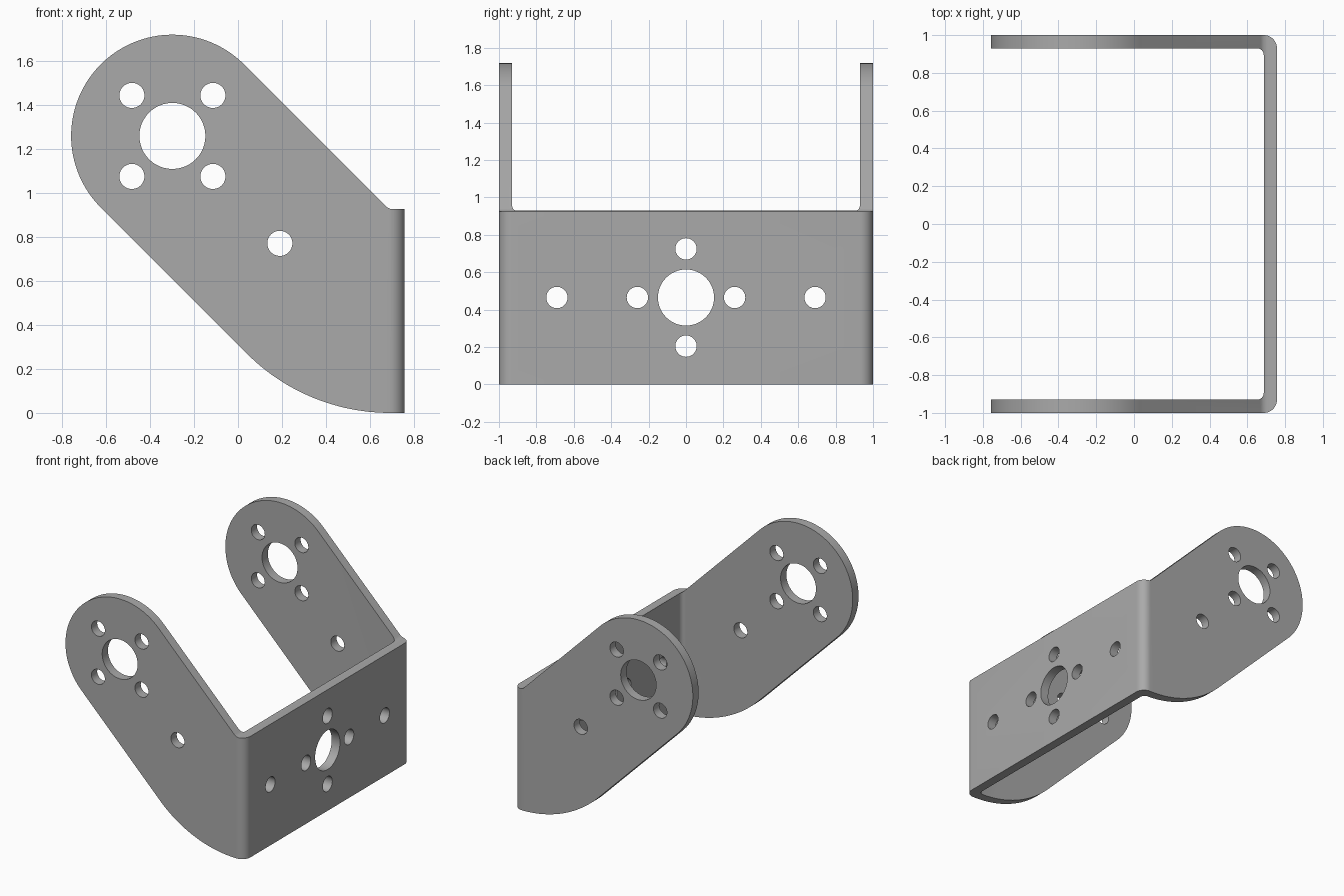
import bpy
from math import cos, sin, pi, sqrt
from mathutils import Vector

cube = bpy.data.objects.get("Cube")
if cube:
    bpy.data.objects.remove(cube, do_unlink=True)

HALF_X, HALF_Y, SHEET = 0.757, 1.0, 0.07
WEB_TOP = 0.925
EYE_X, EYE_Z, EYE_R = -0.298, 1.258, 0.46
BIG_R, SMALL_R = 0.15, 0.057

steel = bpy.data.materials.new("Grey steel")
steel.use_nodes = True
grey = (0.4, 0.4, 0.4, 1)
steel.diffuse_color = grey
steel.node_tree.nodes["Principled BSDF"].inputs["Base Color"].default_value = grey


def arc(cx, cy, r, start, end, steps):
    """Points along an arc, angles in degrees."""
    angles = [(start + (end - start) * i / steps) * pi / 180 for i in range(steps + 1)]
    return [(cx + r * cos(a), cy + r * sin(a)) for a in angles]


def hole(u, v, r):
    return arc(u, v, r, 0, 360, 48)[:-1]


def prism(name, loops, place, low, high):
    """Extrude counter-clockwise 2D loops; place maps (u, v, depth) to 3D."""
    verts, faces = [], []
    for loop in loops:
        base, n = len(verts), len(loop)
        verts += [place(u, v, low) for u, v in loop]
        verts += [place(u, v, high) for u, v in loop]
        a, b = list(range(base, base + n)), list(range(base + n, base + 2 * n))
        faces += [a[::-1], b]
        faces += [(a[i], a[(i + 1) % n], b[(i + 1) % n], b[i]) for i in range(n)]
    mesh = bpy.data.meshes.new(name)
    mesh.from_pydata(verts, [], faces)
    # Keep normals outward when the mapping is left-handed
    u, v, d = (Vector(place(*axis)) for axis in ((1, 0, 0), (0, 1, 0), (0, 0, 1)))
    if u.cross(v).dot(d) < 0:
        mesh.flip_normals()
    mesh.update()
    obj = bpy.data.objects.new(name, mesh)
    bpy.context.collection.objects.link(obj)
    return obj


def boolean(target, cutter, operation):
    """Apply a boolean, then remove the cutter."""
    bpy.context.view_layer.objects.active = target
    mod = target.modifiers.new(operation.title(), "BOOLEAN")
    mod.operation, mod.solver, mod.object = operation, "EXACT", cutter
    bpy.context.view_layer.update()
    bpy.ops.object.modifier_apply(modifier=mod.name)
    bpy.data.objects.remove(cutter, do_unlink=True)


def along_x(u, v, d):
    return (d, u, v)


def along_y(u, v, d):
    return (u, d, v)


def along_z(u, v, d):
    return (u, v, d)


def mirrored(points):
    return [(x, -y) for x, y in reversed(points)]


# Bent sheet: U section in plan, rounded inside and outside the bends
outer_r, inner_r = 0.07, 0.035
outside = [(-1, HALF_Y)] + arc(HALF_X - outer_r, HALF_Y - outer_r, outer_r, 90, 0, 10)
inside = arc(HALF_X - SHEET - inner_r, HALF_Y - SHEET - inner_r, inner_r, 0, 90, 8)
inside.append((-1, HALF_Y - SHEET))
section = outside + mirrored(outside) + mirrored(inside) + inside
bracket = prism("bracket", [section[::-1]], along_z, -0.1, 1.9)

# Side outline: round eye, slanted arm, sweeping bottom and low web
upper_line = EYE_X + EYE_Z + EYE_R * sqrt(2)
lower_line = EYE_X + EYE_Z - EYE_R * sqrt(2)
sweep_r, fillet_r = 0.92, 0.05
sweep_x = lower_line + sweep_r * (sqrt(2) - 1)
fillet_x = upper_line - WEB_TOP + fillet_r * (sqrt(2) - 1)
outline = arc(EYE_X, EYE_Z, EYE_R, 45, 225, 64)
outline += arc(sweep_x, sweep_r, sweep_r, 225, 270, 24)
outline += [(0.9, 0), (0.9, WEB_TOP)]
outline += arc(fillet_x, WEB_TOP + fillet_r, fillet_r, 270, 225, 5)
boolean(bracket, prism("outline_cutter", [outline], along_y, -1.2, 1.2), "INTERSECT")

# Holes through both arms
arm_holes = [hole(EYE_X, EYE_Z, BIG_R), hole(0.19, 0.77, SMALL_R)]
arm_holes += [hole(EYE_X + i * 0.184, EYE_Z + j * 0.184, SMALL_R)
              for i in (-1, 1) for j in (-1, 1)]
boolean(bracket, prism("arm_hole_cutter", arm_holes, along_y, -1.2, 1.2), "DIFFERENCE")

# Holes through the web
mid = 0.465
web_holes = [hole(0, mid, BIG_R)]
for side in (-1, 1):
    web_holes += [hole(side * 0.26, mid, SMALL_R), hole(0, mid + side * 0.26, SMALL_R),
                  hole(side * 0.69, mid, SMALL_R)]
boolean(bracket, prism("web_hole_cutter", web_holes, along_x, 0.5, 1.0), "DIFFERENCE")

# Colour and smooth shading
bracket.data.materials.clear()
bracket.data.materials.append(steel)
bpy.ops.object.select_all(action="DESELECT")
bracket.select_set(True)
bpy.context.view_layer.objects.active = bracket
bpy.ops.object.shade_smooth_by_angle(angle=pi / 6)
